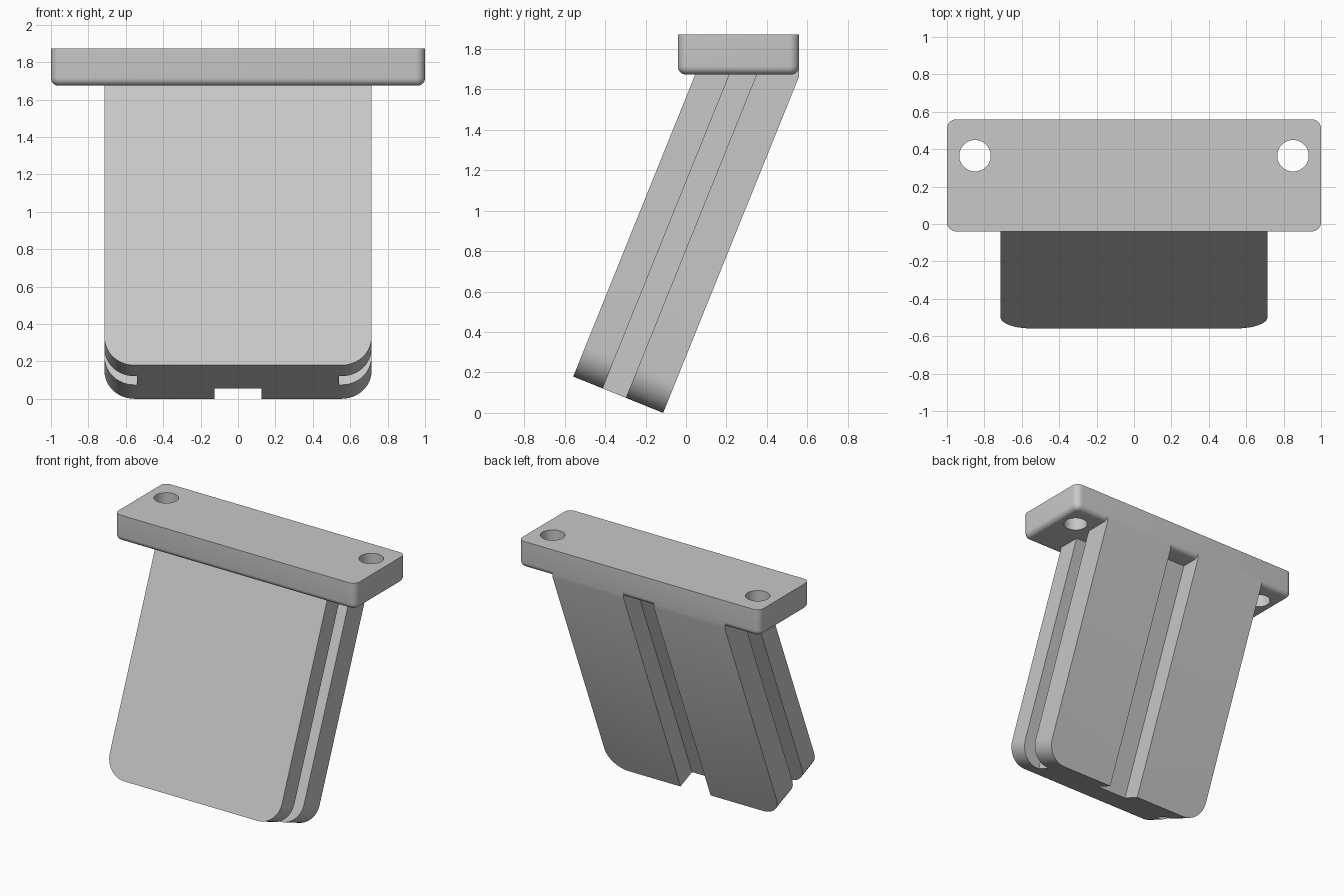
import bpy, bmesh
from math import radians, sin, cos
from mathutils import Matrix, Vector

if "Cube" in bpy.data.objects:
    bpy.data.objects.remove(bpy.data.objects["Cube"], do_unlink=True)

grey = bpy.data.materials.new("light_grey")
grey.use_nodes = True
color = (0.58, 0.58, 0.58, 1)
grey.diffuse_color = color
grey.node_tree.nodes["Principled BSDF"].inputs["Base Color"].default_value = color


def add_box(bm, lo, hi):
    """Axis-aligned box between two corners."""
    lo, hi = Vector(lo), Vector(hi)
    m = Matrix.Translation((lo + hi) / 2) @ Matrix.Diagonal((*(hi - lo), 1))
    bmesh.ops.create_cube(bm, size=1, matrix=m)


def round_edges(bm, radius, segments, rule):
    edges = [e for e in bm.edges if rule(e.verts[0].co, e.verts[1].co)]
    bmesh.ops.bevel(bm, geom=edges, offset=radius, segments=segments,
                    profile=0.5, affect='EDGES')


def make_object(name, bm):
    bmesh.ops.recalc_face_normals(bm, faces=bm.faces)
    mesh = bpy.data.meshes.new(name)
    bm.to_mesh(mesh)
    bm.free()
    mesh.materials.append(grey)
    obj = bpy.data.objects.new(name, mesh)
    bpy.context.collection.objects.link(obj)
    return obj


def activate(obj):
    bpy.ops.object.select_all(action='DESELECT')
    obj.select_set(True)
    bpy.context.view_layer.objects.active = obj


def cut(obj, cutter):
    """Subtract the cutter and discard it."""
    cutter.hide_render = True
    activate(obj)
    mod = obj.modifiers.new("cut", 'BOOLEAN')
    mod.operation, mod.solver, mod.object = 'DIFFERENCE', 'EXACT', cutter
    bpy.ops.object.modifier_apply(modifier=mod.name)
    bpy.data.objects.remove(cutter, do_unlink=True)


def finish(obj):
    activate(obj)
    bpy.ops.object.shade_smooth_by_angle(angle=radians(30))


# Top plate: rounded upright corners and a rounded lower rim
BACK, FRONT, TOP, UNDER = 0.56, -0.04, 1.873, 1.674
bm = bmesh.new()
add_box(bm, (-1, FRONT, UNDER), (1, BACK, TOP))
round_edges(bm, 0.05, 8, lambda a, b: abs(a.z - b.z) > 0.1)
round_edges(bm, 0.04, 6, lambda a, b: max(a.z, b.z) < UNDER + 0.001)
plate = make_object("top_plate", bm)

# Screw holes
bm = bmesh.new()
for side in (-1, 1):
    bmesh.ops.create_cone(bm, cap_ends=True, segments=48, radius1=0.084,
                          radius2=0.084, depth=1,
                          matrix=Matrix.Translation((side * 0.85, 0.365, TOP)))
cut(plate, make_object("hole_cutter", bm))
finish(plate)

# Leaning slab, built upright: x width, y thickness, z length
W, T, LENGTH, TILT = 0.714, 0.48, 2.1, radians(22)
bm = bmesh.new()
add_box(bm, (-W, 0, 0), (W, T, LENGTH))
round_edges(bm, 0.16, 12, lambda a, b: max(a.z, b.z) < 0.01 and abs(a.x - b.x) < 0.01)
slab = make_object("leaning_slab", bm)

# Side slots and the back groove
bm = bmesh.new()
for side in (-1, 1):
    xs = sorted((side * 0.54, side))
    add_box(bm, (xs[0], 0.157, -0.5), (xs[1], 0.281, LENGTH + 0.5))
add_box(bm, (-0.125, T - 0.148, -0.5), (0.125, T + 0.5, LENGTH + 0.5))
cut(slab, make_object("groove_cutter", bm))

# Lean the slab back and trim it inside the plate
bm = bmesh.new()
bm.from_mesh(slab.data)
bm.transform(Matrix.Translation((0, -0.558, T * sin(TILT))) @ Matrix.Rotation(-TILT, 4, 'X'))
for point, normal in (((0, 0, UNDER + 0.045), (0, 0, 1)), ((0, BACK - 0.001, 0), (0, 1, 0))):
    result = bmesh.ops.bisect_plane(bm, geom=bm.verts[:] + bm.edges[:] + bm.faces[:],
                                    plane_co=point, plane_no=normal, clear_outer=True)
    rim = [g for g in result["geom_cut"] if isinstance(g, bmesh.types.BMEdge)]
    bmesh.ops.triangle_fill(bm, edges=rim, use_beauty=True)
bmesh.ops.recalc_face_normals(bm, faces=bm.faces)
bm.to_mesh(slab.data)
bm.free()
finish(slab)
